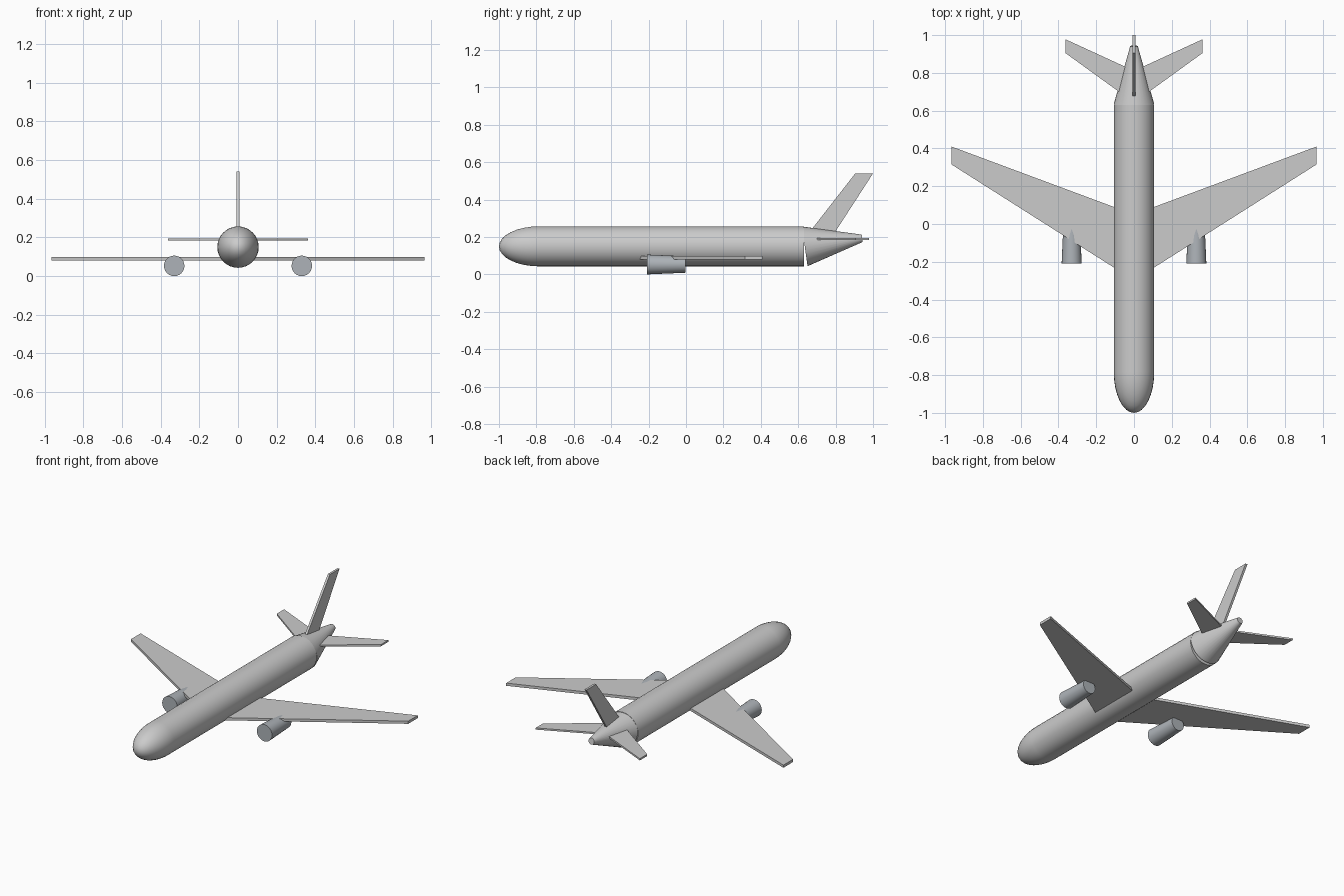
import bpy, bmesh, math
from mathutils import Matrix, Vector

if "Cube" in bpy.data.objects:
    bpy.data.objects.remove(bpy.data.objects["Cube"])

CZ, R = 0.15, 0.107  # fuselage axis height and radius


def finish(name, bm, smooth=True, mat=None):
    bmesh.ops.recalc_face_normals(bm, faces=bm.faces)
    me = bpy.data.meshes.new(name)
    bm.to_mesh(me)
    bm.free()
    ob = bpy.data.objects.new(name, me)
    bpy.context.collection.objects.link(ob)
    if mat:
        me.materials.append(mat)
    if smooth:
        bpy.ops.object.select_all(action='DESELECT')
        bpy.context.view_layer.objects.active = ob
        ob.select_set(True)
        bpy.ops.object.shade_smooth_by_angle(angle=math.radians(35))
    return ob


def tube(name, start, length, r0, r1, tilt=0.0, segs=32, mat=None):
    """Capped cylinder or cone running backwards (+y) from start, tilted up."""
    bm = bmesh.new()
    bmesh.ops.create_cone(bm, cap_ends=True, segments=segs,
                          radius1=r0, radius2=r1, depth=length)
    m = (Matrix.Translation(start)
         @ Matrix.Rotation(math.radians(tilt - 90), 4, 'X')
         @ Matrix.Translation((0, 0, length / 2)))
    bm.transform(m)
    return finish(name, bm, True, mat)


def slab(name, outline, thick):
    """Flat panel: outline points pushed along the thickness vector."""
    bm = bmesh.new()
    f = bm.faces.new([bm.verts.new(p) for p in outline])
    top = bmesh.ops.extrude_face_region(bm, geom=[f])['geom']
    bmesh.ops.translate(bm, vec=Vector(thick),
                        verts=[v for v in top if isinstance(v, bmesh.types.BMVert)])
    return finish(name, bm, False)


# Fuselage body, nose and upswept tail cone
tube("fuselage", (0, -0.785, CZ), 1.415, R, R)
tube("tail_cone", (0, 0.635, CZ), 0.31, R, 0.02, tilt=8)
bm = bmesh.new()
bmesh.ops.create_uvsphere(bm, u_segments=32, v_segments=16, radius=1)
bm.transform(Matrix.Translation((0, -0.785, CZ)) @ Matrix.Diagonal((R, 0.215, R, 1)))
finish("nose", bm)

engine_mat = bpy.data.materials.new("engine_grey")
engine_mat.diffuse_color = (0.42, 0.45, 0.48, 1)
engine_mat.use_nodes = True
engine_mat.node_tree.nodes["Principled BSDF"].inputs["Base Color"].default_value = engine_mat.diffuse_color

# Wings, tailplanes and engines on both sides
for side, s in (("left", 1), ("right", -1)):
    wing = [(0.06, -0.26), (0.966, 0.315), (0.966, 0.41), (0.06, 0.073)]
    slab(f"{side}_wing", [(s * x, y, 0.081) for x, y in wing], (0, 0, 0.017))
    tail = [(0.03, 0.664), (0.363, 0.905), (0.363, 0.978), (0.03, 0.825)]
    slab(f"{side}_tailplane", [(s * x, y, 0.183) for x, y in tail], (0, 0, 0.011))
    tube(f"{side}_engine", (s * 0.33, -0.208, 0.053), 0.205, 0.053, 0.044,
         segs=24, mat=engine_mat)

# Upright fin
fin = [(0.64, 0.2), (0.78, 0.2), (1.0, 0.54), (0.905, 0.54)]
slab("fin", [(-0.007, y, z) for y, z in fin], (0.014, 0, 0))
